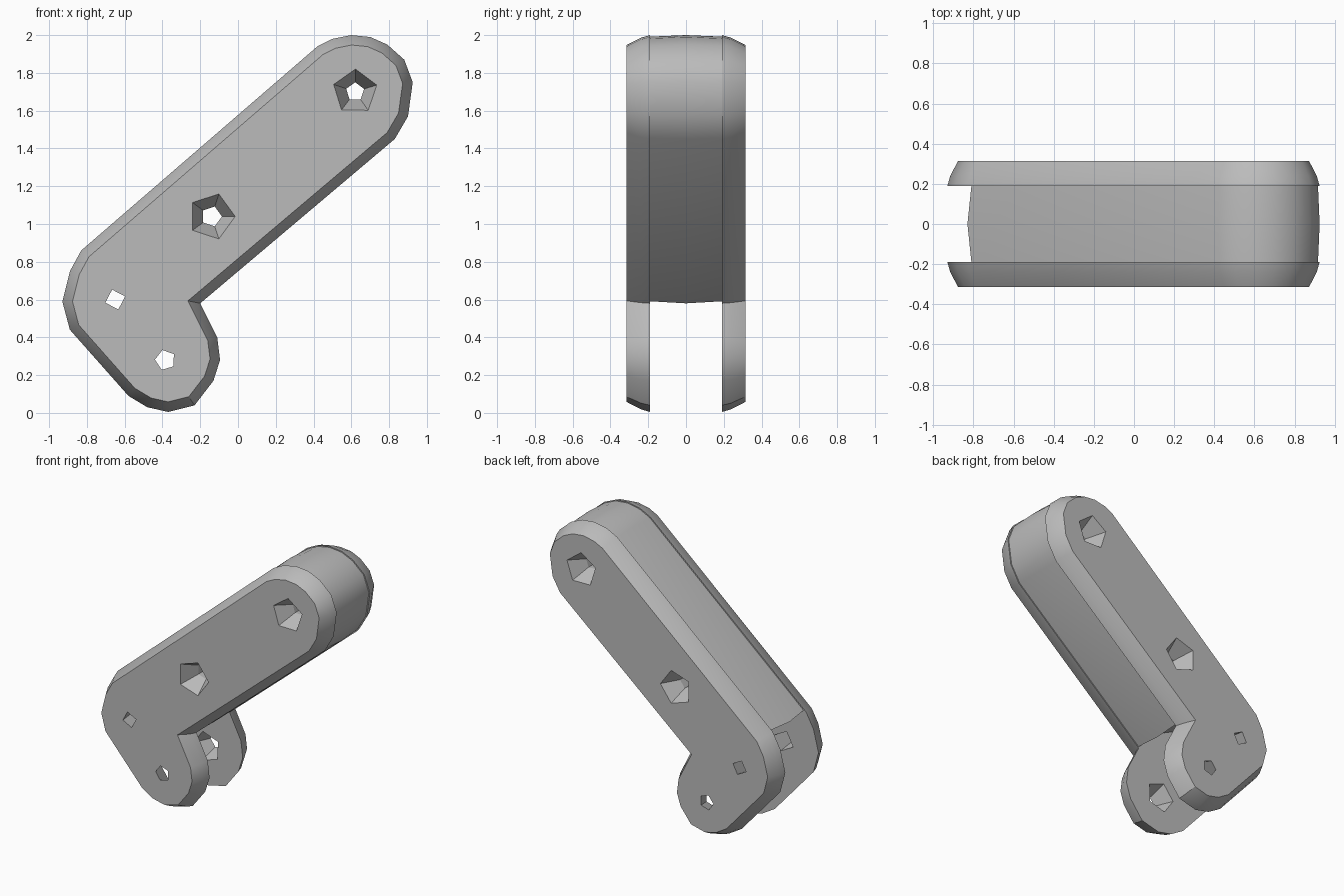
import bpy, bmesh
from math import cos, sin, tau, radians
from mathutils import Vector

default = bpy.data.objects.get("Cube")
if default:
    bpy.data.objects.remove(default)

OUTER, INNER = 0.315, 0.19   # half widths of the bracket and of the gap between its legs

grey = bpy.data.materials.new("plain grey")
grey.use_nodes = True
colour = (0.5, 0.5, 0.5, 1)
grey.diffuse_color = colour
grey.node_tree.nodes["Principled BSDF"].inputs["Base Color"].default_value = colour


def inset(points, distance):
    """Mitred inset of a counter-clockwise outline."""
    points = [Vector(p) for p in points]
    result = []
    for i, p in enumerate(points):
        before = (p - points[i - 1]).normalized()
        after = (points[(i + 1) % len(points)] - p).normalized()
        n1 = Vector((-before.y, before.x))
        n2 = Vector((-after.y, after.x))
        result.append(p + (n1 + n2) * distance / (1 + n1.dot(n2)))
    return result


def loft(name, rings):
    """Closed solid through (y, outline) sections."""
    bm = bmesh.new()
    loops = [[bm.verts.new((p[0], y, p[1])) for p in outline] for y, outline in rings]
    for a, b in zip(loops, loops[1:]):
        for i in range(len(a)):
            bm.faces.new((a[i - 1], a[i], b[i], b[i - 1]))
    bm.faces.new(loops[0])
    bm.faces.new(loops[-1])
    bmesh.ops.recalc_face_normals(bm, faces=bm.faces)
    mesh = bpy.data.meshes.new(name)
    bm.to_mesh(mesh)
    bm.free()
    mesh.materials.append(grey)
    obj = bpy.data.objects.new(name, mesh)
    bpy.context.collection.objects.link(obj)
    return obj


def hole(x, z, sides, outer_radius, inner_radius, turn):
    """Cutter that tapers between the outer and inner plate faces."""
    def ring(r):
        return [(x + r * cos(turn + tau * i / sides), z + r * sin(turn + tau * i / sides))
                for i in range(sides)]
    rings = [(-OUTER - 0.01, outer_radius), (-OUTER, outer_radius), (-INNER, inner_radius),
             (INNER, inner_radius), (OUTER, outer_radius), (OUTER + 0.01, outer_radius)]
    cutter = loft("hole_cutter", [(y, ring(r)) for y, r in rings])
    cutter.hide_render = True
    return cutter


def finish(obj, cutters, angle):
    bpy.ops.object.select_all(action='DESELECT')
    obj.select_set(True)
    bpy.context.view_layer.objects.active = obj
    for cutter in cutters:
        mod = obj.modifiers.new("hole", 'BOOLEAN')
        mod.operation = 'DIFFERENCE'
        mod.solver = 'EXACT'
        mod.object = cutter
        bpy.ops.object.modifier_apply(modifier=mod.name)
    bpy.ops.object.shade_smooth_by_angle(angle=radians(angle))


# Outlines in x and z, counter-clockwise
arm = [(-.2, .58), (.83, 1.45), (.9, 1.57), (.925, 1.75), (.88, 1.87), (.79, 1.95),
       (.7, 1.99), (.6, 2), (.5, 1.98), (.42, 1.94), (-.83, .86)]
leg = [(-.89, .75), (-.93, .59), (-.89, .44), (-.58, .09), (-.48, .03), (-.37, .005),
       (-.23, .04), (-.13, .17), (-.095, .28), (-.11, .4)]
arm_end = [(-.57, .84), (-.36, .74)]

# Holes: wide outside through the arm, wide inside through the legs
arm_holes = [hole(.62, 1.7, 5, .12, .05, .3), hole(-.14, 1.04, 5, .125, .055, 0)]
leg_holes = [hole(-.65, .6, 4, .055, .08, .3), hole(-.385, .28, 5, .055, .11, .6)]

# Two bent side plates with chamfered outer rims
plate = arm + leg
for name, side in (("front_plate", -1), ("back_plate", 1)):
    obj = loft(name, [(side * INNER, plate),
                      (side * (INNER + 0.05), inset(plate, 0.014)),
                      (side * OUTER, inset(plate, 0.052))])
    finish(obj, arm_holes + leg_holes, 28)

# Slightly crowned core filling the arm between the plates
core = arm + arm_end
core_obj = loft("arm_core", [(-INNER, inset(core, 0.008)), (0, core),
                             (INNER, inset(core, 0.008))])
finish(core_obj, arm_holes, 45)

for cutter in arm_holes + leg_holes:
    bpy.data.objects.remove(cutter)
